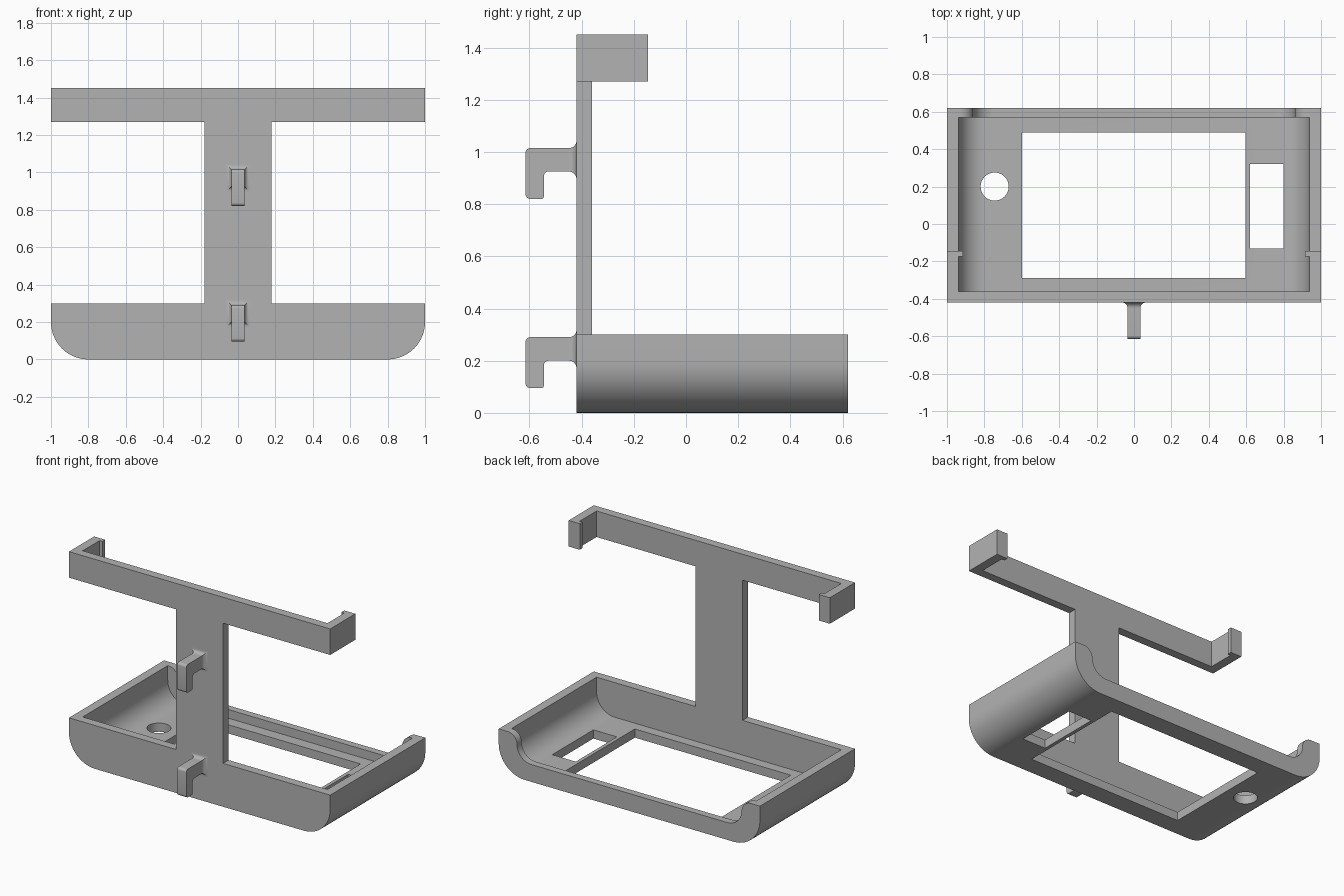
import bpy
import bmesh
from math import sin, cos, radians, pi

cube = bpy.data.objects.get("Cube")
if cube:
    bpy.data.objects.remove(cube, do_unlink=True)

grey = bpy.data.materials.new("plain grey")
grey.use_nodes = True
colour = (0.45, 0.45, 0.45, 1)
grey.diffuse_color = colour
grey.node_tree.nodes["Principled BSDF"].inputs["Base Color"].default_value = colour

FRONT, BACK = -0.42, 0.62
WALL = 0.06
FRONT_IN = FRONT + WALL
HEIGHT = 0.30


def arc(cx, cy, r, start, end, steps=14):
    return [(cx + r * cos(radians(start + (end - start) * i / steps)),
             cy + r * sin(radians(start + (end - start) * i / steps)))
            for i in range(steps + 1)]


def mirrored(half):
    """Close a right-hand outline with its mirror image."""
    return half + [(-x, y) for x, y in reversed(half)]


def rect(x0, x1, y0, y1):
    return [(x0, y0), (x1, y0), (x1, y1), (x0, y1)]


def to_object(name, bm):
    bmesh.ops.recalc_face_normals(bm, faces=bm.faces)
    mesh = bpy.data.meshes.new(name)
    bm.to_mesh(mesh)
    bm.free()
    obj = bpy.data.objects.new(name, mesh)
    bpy.context.collection.objects.link(obj)
    return obj


def loft(name, rings):
    bm = bmesh.new()
    loops = [[bm.verts.new(p) for p in ring] for ring in rings]
    n = len(loops[0])
    for a, b in zip(loops, loops[1:]):
        for i in range(n):
            j = (i + 1) % n
            bm.faces.new((a[i], a[j], b[j], b[i]))
    bm.faces.new(loops[0])
    bm.faces.new(loops[-1])
    return to_object(name, bm)


def prism(name, outline, axis, lo, hi):
    """Extrude a flat outline along one axis."""
    place = {"x": lambda p, d: (d, p[0], p[1]),
             "y": lambda p, d: (p[0], d, p[1]),
             "z": lambda p, d: (p[0], p[1], d)}[axis]
    return loft(name, [[place(p, d) for p in outline] for d in (lo, hi)])


def cut(target, cutter):
    cutter.hide_render = True
    mod = target.modifiers.new("cut", "BOOLEAN")
    mod.operation = "DIFFERENCE"
    mod.solver = "EXACT"
    mod.object = cutter
    bpy.context.view_layer.objects.active = target
    bpy.ops.object.modifier_apply(modifier=mod.name)
    bpy.data.objects.remove(cutter, do_unlink=True)


def finish(obj):
    obj.data.materials.clear()
    obj.data.materials.append(grey)
    bpy.ops.object.select_all(action="DESELECT")
    obj.select_set(True)
    bpy.context.view_layer.objects.active = obj
    bpy.ops.object.shade_smooth_by_angle(angle=radians(30))


# Tray: rounded trough with a hollow inside
tray = prism("tray", mirrored(arc(0.8, 0.2, 0.2, -90, 0) + [(1, HEIGHT)]),
             "y", FRONT, BACK)
inner = 0.937
cut(tray, prism("hollow_cutter",
                mirrored(arc(inner - 0.14, WALL + 0.14, 0.14, -90, 0) + [(inner, 0.5)]),
                "y", FRONT_IN, BACK - 0.05))

# Low back lip that sweeps up into rounded ears
ear, r_top, r_low = 0.86, 0.07, 0.11
sweep = (arc(ear - r_low, HEIGHT - r_top, r_low, -90, 0)
         + arc(ear + r_top, HEIGHT - r_top, r_top, 180, 90)[1:]
         + [(ear + r_top, 0.5)])
cut(tray, prism("lip_cutter", mirrored(sweep), "y", BACK - 0.055, BACK + 0.1))

# Floor openings: large window, side slot and round hole
openings = [rect(-0.6, 0.595, -0.29, 0.49),
            rect(0.62, 0.80, -0.13, 0.32),
            arc(-0.745, 0.2, 0.075, 0, 360, 40)[:-1]]
for outline in openings:
    cut(tray, prism("opening_cutter", outline, "z", -0.1, 0.1))
finish(tray)

# Upright column
finish(prism("column", rect(-0.18, 0.18, FRONT, FRONT_IN), "z", HEIGHT, 1.27))

# Top bracket: bar with side arms and small inward lips
bracket = [(1, FRONT), (1, -0.145), (0.915, -0.145), (0.915, -0.175),
           (inner, -0.175), (inner, FRONT_IN)]
finish(prism("top_bracket", mirrored(bracket), "z", 1.27, 1.45))

# Hooks: rounded downward fingers with flared roots
half_w, flare = 0.035, 0.028
for name, top in (("lower", 0.29), ("upper", 1.015)):
    under, tip = top - 0.09, top - 0.195
    y0, y1, r = -0.615, -0.545, 0.018
    outline = (arc(y0 + r, top - r, r, 90, 180, 6)
               + arc(y0 + r, tip + r, r, 180, 270, 6)
               + arc(y1 - r / 2, tip + r / 2, r / 2, 270, 360, 6)
               + arc(y1 + r, under - r, r, 180, 90, 6)
               + [(FRONT, under), (FRONT, top)])
    finish(prism(name + "_hook", outline, "x", -half_w, half_w))

    rings = []
    for i in range(9):
        a = i / 8 * pi / 2
        grow, out = flare * (1 - sin(a)), flare * (1 - cos(a))
        rings.append([(x, FRONT - out, z) for x, z in
                      rect(-half_w - grow, half_w + grow, under - grow, top + grow)])
    finish(loft(name + "_hook_root", rings))
